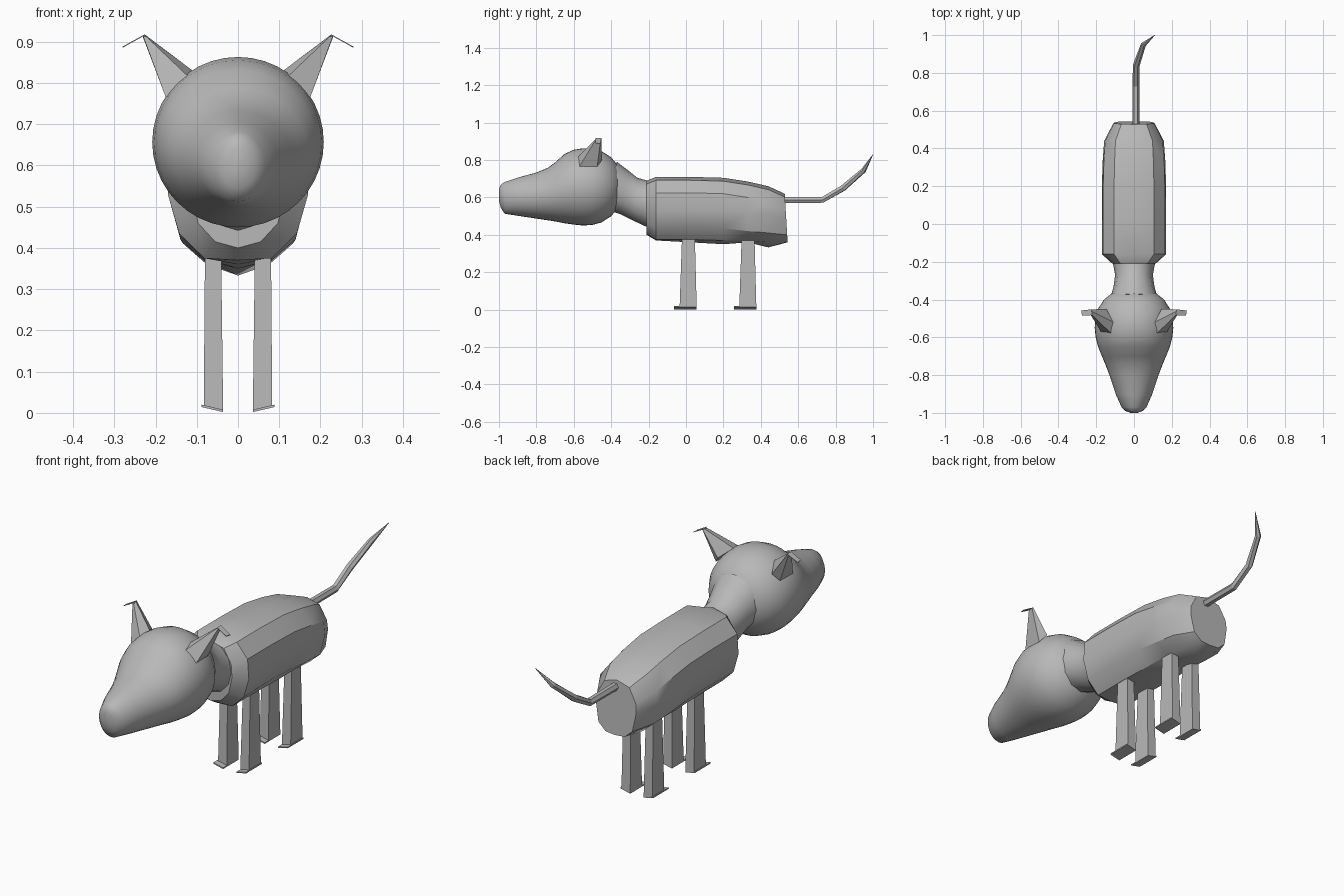
import bpy, bmesh, math
from mathutils import Vector

if "Cube" in bpy.data.objects:
    bpy.data.objects.remove(bpy.data.objects["Cube"])

grey = bpy.data.materials.new("plain grey")
grey.diffuse_color = (0.48, 0.48, 0.48, 1)
grey.use_nodes = True
grey.node_tree.nodes["Principled BSDF"].inputs["Base Color"].default_value = grey.diffuse_color


def make(name, verts, faces, smooth=None):
    me = bpy.data.meshes.new(name)
    me.from_pydata(verts, [], faces)
    bm = bmesh.new()
    bm.from_mesh(me)
    bmesh.ops.recalc_face_normals(bm, faces=bm.faces)
    bm.to_mesh(me)
    bm.free()
    me.materials.append(grey)
    ob = bpy.data.objects.new(name, me)
    bpy.context.collection.objects.link(ob)
    if smooth:
        bpy.ops.object.select_all(action='DESELECT')
        ob.select_set(True)
        bpy.context.view_layer.objects.active = ob
        bpy.ops.object.shade_smooth_by_angle(angle=math.radians(smooth))
    return ob


def loft(name, rings, smooth=None):
    """Skin a list of equal closed rings and cap both ends."""
    n = len(rings[0])
    verts = [v for r in rings for v in r]
    faces = [(i * n + j, i * n + (j + 1) % n, (i + 1) * n + (j + 1) % n, (i + 1) * n + j)
             for i in range(len(rings) - 1) for j in range(n)]
    faces += [tuple(range(n)), tuple(range(len(verts) - n, len(verts)))]
    return make(name, verts, faces, smooth)


def oval(y, half, bottom, top, n, tilt=0.0):
    """Ring across y; tilt leans the top backwards or forwards."""
    mid, rz = (bottom + top) / 2, (top - bottom) / 2
    return [(half * math.sin(2 * math.pi * k / n), y + tilt * math.cos(2 * math.pi * k / n),
             mid + rz * math.cos(2 * math.pi * k / n)) for k in range(n)]


# Head: round skull running into a tapered snout (y, half width, bottom, top)
head = [(-1.0, .018, .58, .645), (-.99, .045, .545, .668), (-.97, .066, .513, .682),
        (-.9, .097, .502, .706), (-.8, .130, .487, .733), (-.74, .153, .478, .758),
        (-.70, .170, .472, .787), (-.65, .190, .462, .832), (-.6, .203, .455, .855),
        (-.55, .208, .45, .863), (-.5, .205, .453, .86), (-.45, .191, .467, .846),
        (-.4, .159, .50, .815), (-.37, .122, .535, .778), (-.35, .08, .577, .737),
        (-.342, .03, .627, .687)]
loft("head", [oval(y, h, b, t, 40) for y, h, b, t in head], 50)

# Neck
neck = [(-.39, .125, .53, .79, .02), (-.33, .108, .51, .745, .02),
        (-.27, .10, .475, .705, .01), (-.205, .112, .44, .69, 0)]
loft("neck", [oval(y, h, b, t, 12, s) for y, h, b, t, s in neck], 40)


# Body: faceted barrel (y, half width, keel, belly, crease, flank, top)
def barrel(y, half, keel, belly, crease, flank, top, lean=0):
    side = [(.48, belly), (.84, crease), (1, flank), (.96, top - .085),
            (.62, top - .018)]
    half_ring = [(half * x, z) for x, z in side]
    ring = [(0, keel)] + half_ring + [(0, top)] + [(-x, z) for x, z in half_ring[::-1]]
    return [(x, y + lean * (.5 - z), z) for x, z in ring]


body = [(-.21, .115, .40, .415, .46, .54, .69), (-.16, .17, .37, .375, .435, .53, .71),
        (.02, .17, .36, .375, .44, .53, .71), (.2, .17, .35, .37, .435, .53, .705),
        (.33, .166, .36, .37, .42, .52, .685), (.44, .158, .333, .36, .41, .51, .66),
        (.535, .108, .36, .365, .40, .49, .62, .06)]
loft("body", [barrel(*b) for b in body], 30)

# Tail: thin rod that curls up and to one side
path = [(.01, .50, .587, .019), (.01, .73, .587, .018), (.012, .84, .65, .018),
        (.05, .95, .745, .014), (.11, 1.0, .83, .001)]
pts = [Vector(p[:3]) for p in path]
rings = []
for i, p in enumerate(pts):
    d = (pts[min(i + 1, 4)] - pts[max(i - 1, 0)]).normalized()
    u = d.cross(Vector((0, 0, 1))).normalized()
    v = u.cross(d)
    rings.append([p + path[i][3] * (u * math.cos(a) + v * math.sin(a))
                  for a in [math.pi * k / 3 for k in range(6)]])
loft("tail", rings)

for s, side in ((1, "right"), (-1, "left")):
    # Legs: flared posts with a slanted sole and a thin toe plate
    for y, label in ((.013, "front"), (.332, "back")):
        def ring(xi, xo, y0, y1, zi, zo):
            return [(s * xi, y0, zi), (s * xo, y0, zo), (s * xo, y1, zo), (s * xi, y1, zi)]
        loft(f"{label}_{side}_leg", [ring(.036, .083, y - .047, y + .044, .006, .017),
                                     ring(.041, .08, y - .034, y + .034, .40, .40)])
        loft(f"{label}_{side}_toe", [ring(.036, .088, y - .076, y + .044, .002, .014),
                                     ring(.036, .088, y - .076, y + .044, .008, .02)])
    # Ears: leaning wedge with a ridge, ending in a folded tip
    base = [(.115, -.585, .81), (.175, -.57, .765), (.172, -.475, .765),
            (.145, -.45, .80), (.11, -.52, .83)]
    tip = [(.222, -.482, .912), (.230, -.480, .913), (.232, -.455, .915),
           (.228, -.452, .917), (.224, -.462, .916)]
    loft(f"{side}_ear", [[(s * x, y, z) for x, y, z in r] for r in (base, tip)])
    flap = [(.226, -.483), (.226, -.452), (.28, -.458), (.275, -.484)]
    loft(f"{side}_ear_tip", [[(s * x, y, .915 - .55 * (x - .226) + h) for x, y in flap]
                             for h in (0, .003)])
